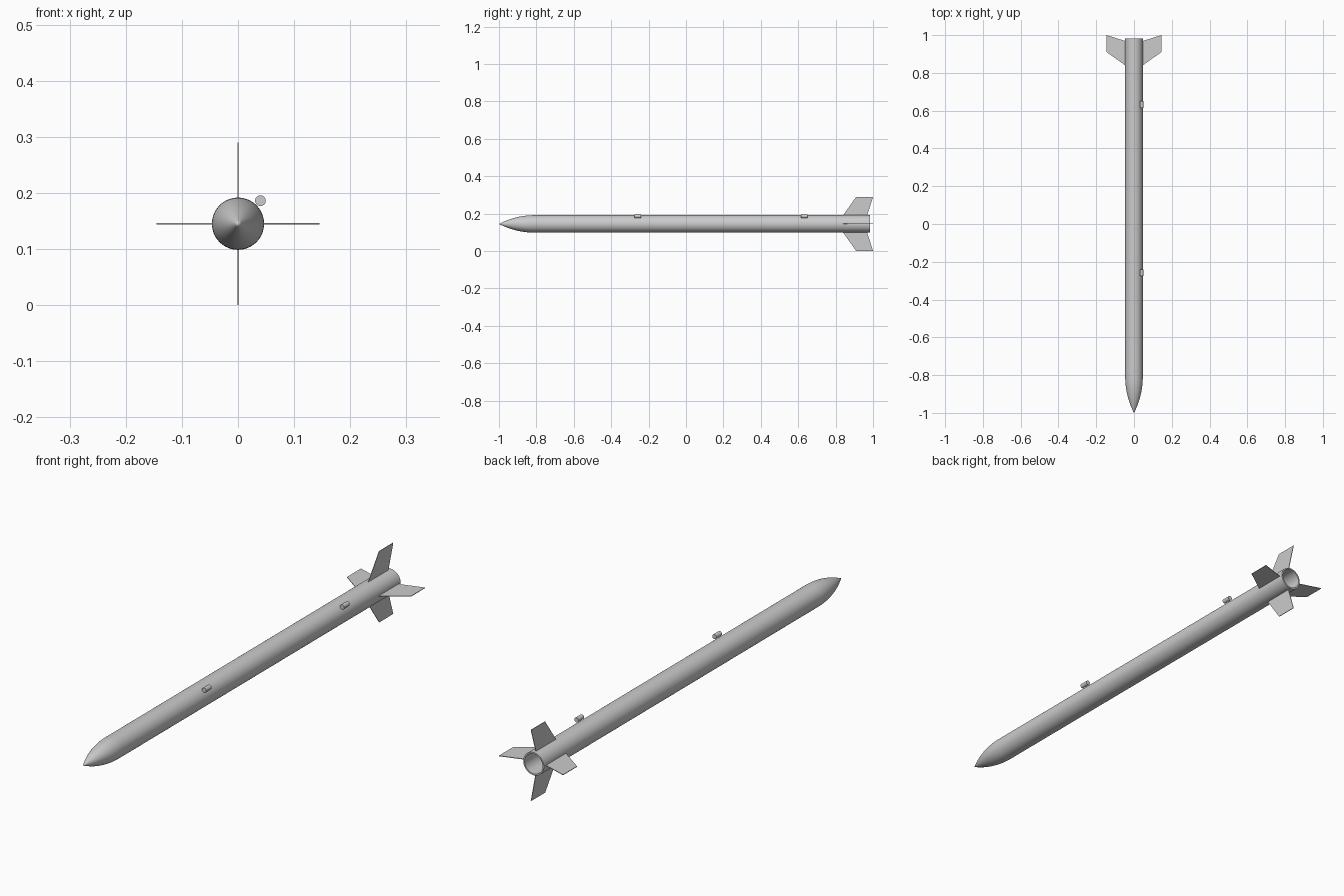
import bpy, bmesh, math
from mathutils import Matrix, Vector

if "Cube" in bpy.data.objects:
    bpy.data.objects.remove(bpy.data.objects["Cube"])

AXIS_Z = 0.145      # height of the rocket axis
R = 0.0465          # body radius
NOSE_Y, SHOULDER_Y, TAIL_Y = -1.0, -0.81, 0.983


def finish(name, bm, smooth=True):
    bmesh.ops.recalc_face_normals(bm, faces=bm.faces)
    mesh = bpy.data.meshes.new(name)
    bm.to_mesh(mesh)
    bm.free()
    obj = bpy.data.objects.new(name, mesh)
    bpy.context.collection.objects.link(obj)
    if smooth:
        bpy.ops.object.select_all(action='DESELECT')
        obj.select_set(True)
        bpy.context.view_layer.objects.active = obj
        bpy.ops.object.shade_smooth_by_angle(angle=math.radians(35))
    return obj


def lathe(name, profile, cx=0.0, cz=AXIS_Z, steps=64, closed=False):
    """Spin (radius, y) points about an axis parallel to y."""
    bm = bmesh.new()
    verts = [bm.verts.new((cx + r, y, cz)) for r, y in profile]
    edges = [bm.edges.new(p) for p in zip(verts, verts[1:])]
    if closed:
        edges.append(bm.edges.new((verts[-1], verts[0])))
    bmesh.ops.spin(bm, geom=verts + edges, cent=(cx, 0, cz), axis=(0, 1, 0),
                   angle=math.tau, steps=steps, use_duplicate=False)
    bmesh.ops.remove_doubles(bm, verts=bm.verts, dist=1e-5)
    return finish(name, bm)


# Ogive nose cone with a closed base
length = SHOULDER_Y - NOSE_Y
rho = (R * R + length * length) / (2 * R)
ogive = []
for i in range(17):
    d = length * i / 16
    ogive.append((max(0.0, math.sqrt(rho**2 - (length - d)**2) + R - rho), NOSE_Y + d))
lathe("nose_cone", ogive + [(0, SHOULDER_Y)])

# Hollow body tube, open at the tail
inner = R - 0.006
lathe("body_tube", [(R, SHOULDER_Y), (R, TAIL_Y), (inner, TAIL_Y), (inner, SHOULDER_Y)],
      closed=True)

# Four swept tail fins: (distance from axis, y)
outline = [(R - 0.003, 0.838), (0.145, 0.91), (0.145, 1.0), (R - 0.003, 0.968)]
for k, side in enumerate(("right", "top", "left", "bottom")):
    bm = bmesh.new()
    face = bm.faces.new([bm.verts.new((r, y, -0.0012)) for r, y in outline])
    ext = bmesh.ops.extrude_face_region(bm, geom=[face])
    bmesh.ops.translate(bm, vec=(0, 0, 0.0024),
                        verts=[g for g in ext["geom"] if isinstance(g, bmesh.types.BMVert)])
    bm.transform(Matrix.Translation(Vector((0, 0, AXIS_Z))) @
                 Matrix.Rotation(-k * math.pi / 2, 4, 'Y'))
    finish("fin_" + side, bm, smooth=False)

# Two launch lugs on the upper right of the body
for name, y in (("front_launch_lug", -0.258), ("rear_launch_lug", 0.632)):
    h, r = 0.018, 0.0095
    lathe(name, [(0, y - h), (r, y - h), (r, y + h), (0, y + h)],
          cx=0.04, cz=AXIS_Z + 0.041, steps=32)
